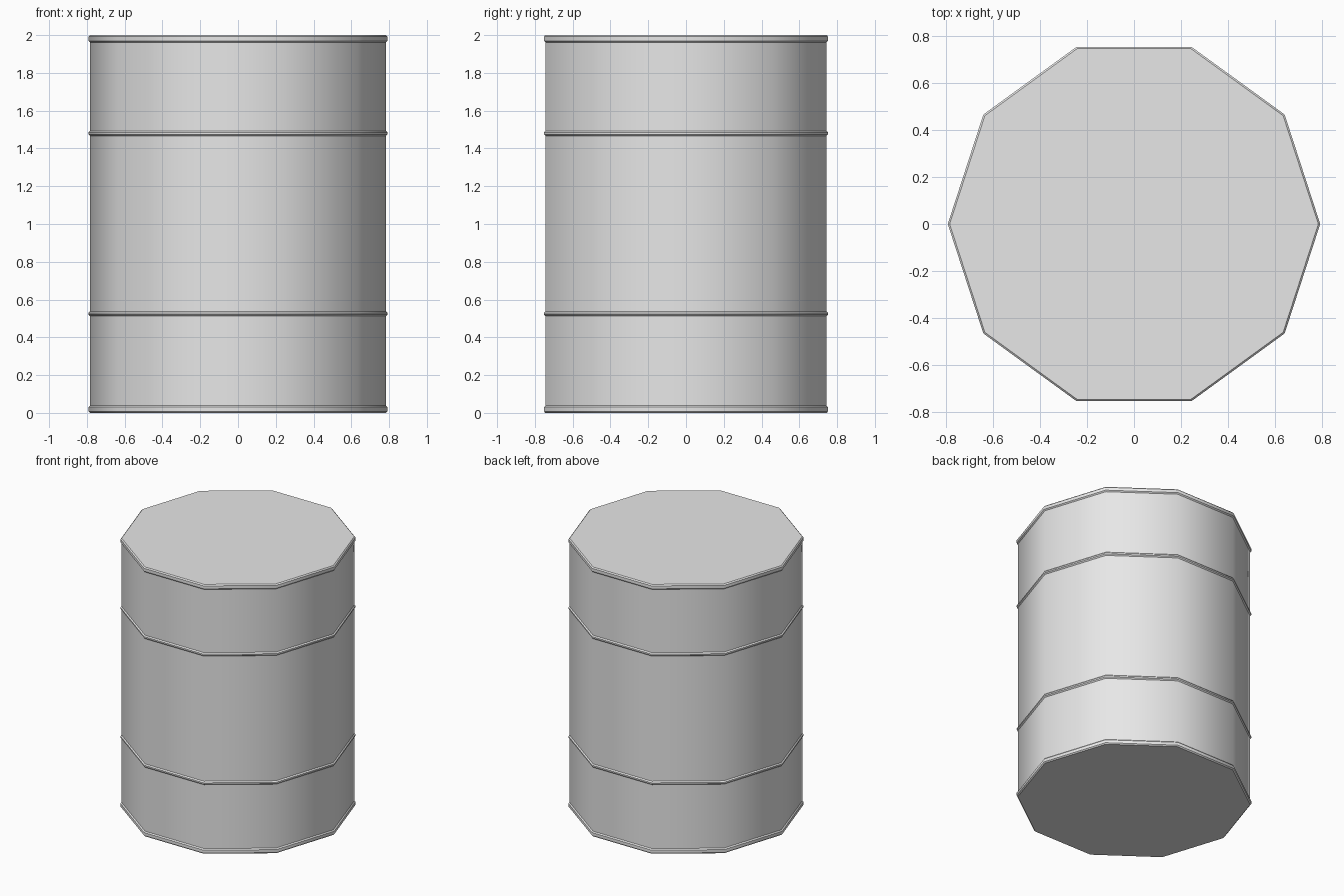
import bpy, bmesh, math

SIDES = 10
BODY_R, EDGE_R, HEIGHT = 0.783, 0.791, 2.0

cube = bpy.data.objects.get("Cube")
if cube:
    bpy.data.objects.remove(cube, do_unlink=True)

steel = bpy.data.materials.new("grey steel")
steel.use_nodes = True
grey = (0.8, 0.8, 0.8, 1.0)
steel.diffuse_color = grey
steel.node_tree.nodes["Principled BSDF"].inputs["Base Color"].default_value = grey


def lathe(name, profile, capped=False):
    """Turn a (radius, height) profile, listed bottom to top, into a ten-sided part."""
    bm = bmesh.new()
    rings = []
    for r, z in profile:
        angles = [math.tau * i / SIDES for i in range(SIDES)]
        rings.append([bm.verts.new((r * math.cos(a), r * math.sin(a), z)) for a in angles])
    for low, high in zip(rings, rings[1:]):
        for i in range(SIDES):
            j = (i + 1) % SIDES
            bm.faces.new((low[i], low[j], high[j], high[i]))
    if capped:
        bm.faces.new(rings[0][::-1])
        bm.faces.new(rings[-1])
    mesh = bpy.data.meshes.new(name)
    bm.to_mesh(mesh)
    bm.free()
    mesh.materials.append(steel)
    obj = bpy.data.objects.new(name, mesh)
    bpy.context.collection.objects.link(obj)
    bpy.ops.object.select_all(action="DESELECT")
    obj.select_set(True)
    bpy.context.view_layer.objects.active = obj
    bpy.ops.object.shade_smooth_by_angle(angle=math.radians(40))
    return obj


# Closed drum body with flat lid and base
lathe("drum_body", [(BODY_R, 0), (BODY_R, HEIGHT)], capped=True)


# Raised rings with chamfered edges: wide rims at the ends, thin bands between
def ring(name, centre, half_height):
    chamfer = EDGE_R - BODY_R
    lathe(name, [(BODY_R, centre - half_height),
                 (EDGE_R, centre - half_height + chamfer),
                 (EDGE_R, centre + half_height - chamfer),
                 (BODY_R, centre + half_height)])


RIM_HALF, BAND_HALF = 0.019, 0.013
ring("bottom_rim", RIM_HALF, RIM_HALF)
ring("lower_band", 0.525, BAND_HALF)
ring("upper_band", 1.48, BAND_HALF)
ring("top_rim", HEIGHT - RIM_HALF, RIM_HALF)
